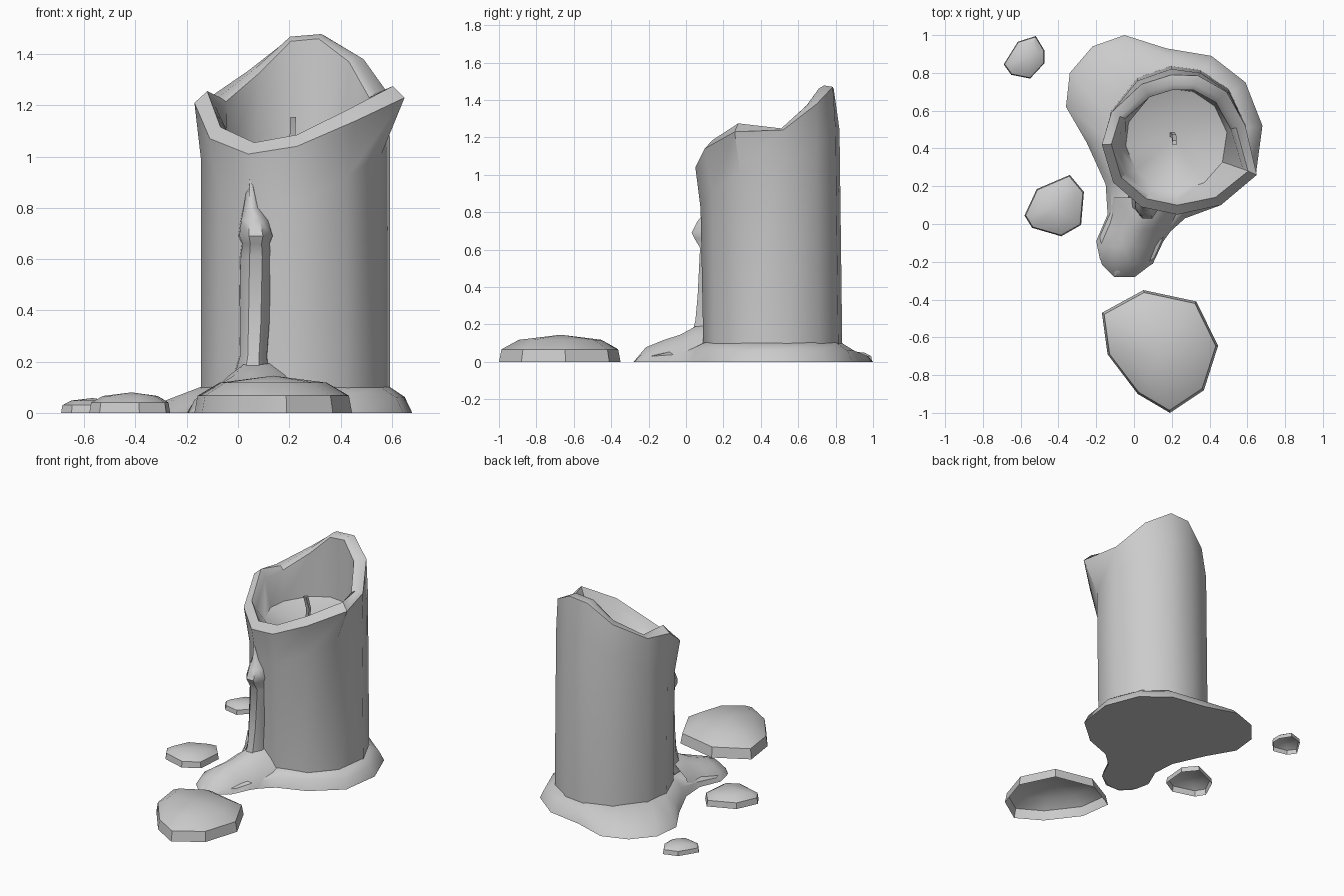
import bpy, bmesh, math
from mathutils import Vector

if "Cube" in bpy.data.objects:
    bpy.data.objects.remove(bpy.data.objects["Cube"])

CX, CY, R = 0.225, 0.465, 0.372      # candle axis and radius


def loft(name, rings, cap_first=False, cap_last=False, tip=None, closed=True, angle=38):
    """Skin a stack of equal-length rings, with optional caps or an end point."""
    bm = bmesh.new()
    vs = [[bm.verts.new(p) for p in ring] for ring in rings]
    n = len(rings[0])
    for a, b in zip(vs, vs[1:]):
        for i in range(n if closed else n - 1):
            j = (i + 1) % n
            bm.faces.new((a[i], a[j], b[j], b[i]))
    if cap_first:
        bm.faces.new(vs[0][::-1])
    if cap_last:
        bm.faces.new(vs[-1])
    if tip:
        t = bm.verts.new(tip)
        for i in range(n):
            bm.faces.new((vs[-1][i], vs[-1][(i + 1) % n], t))
    bmesh.ops.recalc_face_normals(bm, faces=bm.faces[:])
    me = bpy.data.meshes.new(name)
    bm.to_mesh(me)
    bm.free()
    ob = bpy.data.objects.new(name, me)
    bpy.context.collection.objects.link(ob)
    bpy.ops.object.select_all(action='DESELECT')
    ob.select_set(True)
    bpy.context.view_layer.objects.active = ob
    bpy.ops.object.shade_smooth_by_angle(angle=math.radians(angle))
    return ob


def on_axis(x, y, r, z, cy=CY):
    """Point on the candle circle in the direction of x, y."""
    a = math.atan2(y - CY, x - CX)
    return (CX + r * math.cos(a), cy + r * math.sin(a), z)


# Candle: round wall, flared uneven rim, hollow melted bowl
rim = [(0.65, 0.26, 1.23), (0.59, 0.52, 1.24), (0.49, 0.70, 1.38), (0.34, 0.785, 1.47),
       (0.20, 0.79, 1.46), (0.04, 0.74, 1.335), (-0.12, 0.59, 1.225), (-0.17, 0.42, 1.21),
       (-0.11, 0.22, 1.07), (0.04, 0.09, 1.01), (0.23, 0.05, 1.04), (0.46, 0.10, 1.14)]


def inward(p, d, dz):
    v = Vector((CX - p[0], 0.44 - p[1], 0)).normalized() * d
    return (p[0] + v.x, p[1] + v.y, p[2] + dz)


lip = [inward(p, 0.05, 0.045 if p[1] < 0.5 else 0.008) for p in rim]
inner = [inward(p, 0.08, -0.01) for p in rim]
bowl = [on_axis(x, y, 0.27, 0.99 + 0.1 * (z - 1), 0.445) for x, y, z in rim]
foot = [on_axis(x, y, R, 0.06) for x, y, z in rim]
neck = [on_axis(x, y, R, z - 0.22, 0.45) for x, y, z in rim]
loft("candle_body", [foot, neck, rim, lip, inner, bowl], tip=(0.21, 0.45, 0.93))

# Wick
wick = [(0.20, 0.475, 0.92), (0.212, 0.465, 1.06), (0.215, 0.43, 1.155)]
loft("wick", [[(x + a * 0.011, y + b * 0.011, z) for a, b in
               ((-1, -1), (1, -1), (1, 1), (-1, 1))] for x, y, z in wick], True, True)

# Wax puddle around the foot
outline = [(0.68, 0.52), (0.59, 0.75), (0.41, 0.89), (0.17, 0.93), (-0.05, 1.0), (-0.22, 0.94),
           (-0.34, 0.80), (-0.36, 0.62), (-0.25, 0.43), (-0.15, 0.21), (-0.14, 0.05),
           (-0.20, -0.09), (-0.18, -0.19), (-0.10, -0.28), (0.0, -0.27), (0.10, -0.21),
           (0.17, -0.06), (0.27, 0.03), (0.46, 0.10), (0.645, 0.26)]
shoulder = []
for x, y in outline:
    d = math.hypot(x - CX, y - CY) - R
    shoulder.append(inward((x, y, max(0.03, 0.088 - 0.3 * d)), 0.03, 0))
loft("wax_puddle", [[(x, y, 0) for x, y in outline], shoulder,
                    [on_axis(x, y, R - 0.005, 0.103) for x, y in outline]],
     cap_first=True, cap_last=True)

# Spill running forward over the puddle: y, centre x, half width, height
arch = [(-1, 0), (-0.85, 0.42), (-0.5, 0.75), (-0.2, 0.97), (0.2, 0.97),
        (0.5, 0.75), (0.85, 0.42), (1, 0)]
spill = [(0.14, 0.09, 0.22, 0.20), (0.05, 0.06, 0.19, 0.195), (-0.03, 0.02, 0.18, 0.15),
         (-0.12, -0.03, 0.165, 0.12), (-0.215, -0.04, 0.13, 0.08), (-0.28, -0.05, 0.055, 0.0)]
loft("wax_spill", [[(c + u * w, y, v * h) for u, v in arch] for y, c, w, h in spill],
     closed=False, angle=50)

# Drip down the front: z, centre x, half width, front y
drip = [(0.93, 0.05, 0.008, 0.105), (0.80, 0.055, 0.035, 0.10), (0.75, 0.065, 0.055, 0.06),
        (0.69, 0.07, 0.068, 0.03), (0.66, 0.07, 0.055, 0.045), (0.61, 0.07, 0.062, 0.075),
        (0.35, 0.065, 0.06, 0.062), (0.22, 0.06, 0.055, 0.05), (0.10, 0.05, 0.08, 0.02)]
side = [(-1, 1), (-0.95, 0.4), (-0.4, 0), (0.4, 0), (0.95, 0.4), (1, 1)]
loft("wax_drip", [[(c + u * w, y + v * (0.17 - y), z) for u, v in side]
                  for z, c, w, y in drip], True, True, angle=50)


# Loose drops on the ground, hollow below
def drop(name, pts, wall, top):
    mx = sum(p[0] for p in pts) / len(pts)
    my = sum(p[1] for p in pts) / len(pts)
    ring = lambda s, z: [(mx + (x - mx) * s, my + (y - my) * s, z) for x, y in pts]
    loft(name, [ring(1, 0), ring(0.96, wall), ring(0.68, wall + 0.65 * (top - wall))],
         tip=(mx, my, top))


drop("large_drop", [(-0.17, -0.47), (0.05, -0.35), (0.33, -0.41), (0.445, -0.645),
                    (0.37, -0.88), (0.19, -1.0), (0.02, -0.90), (-0.14, -0.69)], 0.067, 0.145)
drop("medium_drop", [(-0.58, 0.045), (-0.515, 0.185), (-0.34, 0.26), (-0.265, 0.17),
                     (-0.28, -0.005), (-0.385, -0.065), (-0.54, -0.02)], 0.04, 0.08)
drop("small_drop", [(-0.69, 0.845), (-0.615, 0.965), (-0.52, 0.995), (-0.475, 0.92),
                    (-0.475, 0.85), (-0.55, 0.77), (-0.65, 0.79)], 0.03, 0.058)
